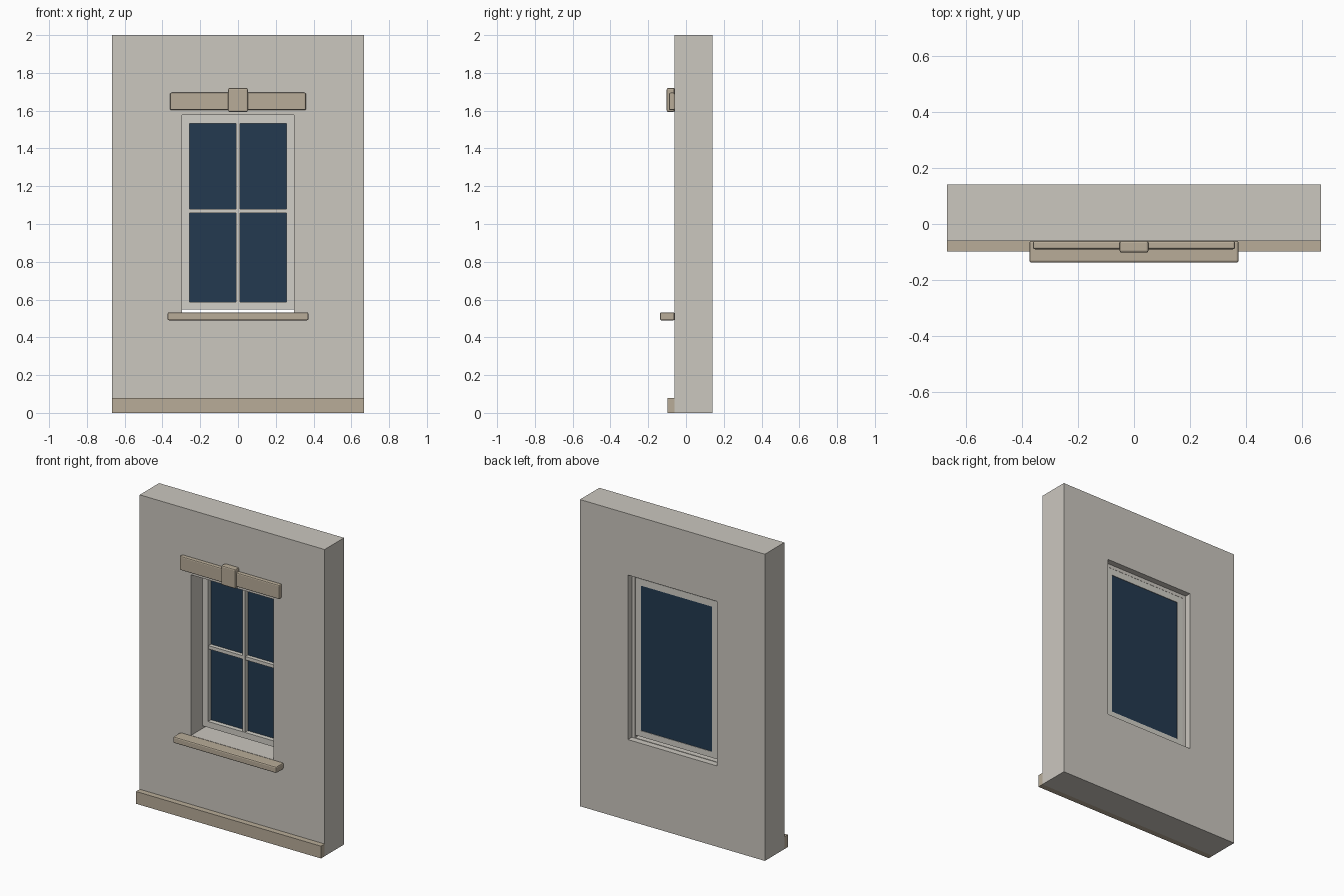
import bpy, bmesh

if "Cube" in bpy.data.objects:
    bpy.data.objects.remove(bpy.data.objects["Cube"])


def material(name, rgb):
    """Flat colour given as sRGB 0-255, stored as linear."""
    lin = [((c / 255 + 0.055) / 1.055) ** 2.4 for c in rgb]
    m = bpy.data.materials.new(name)
    m.diffuse_color = (*lin, 1)
    m.use_nodes = True
    m.node_tree.nodes["Principled BSDF"].inputs["Base Color"].default_value = m.diffuse_color
    return m


plaster = material("plaster", (203, 199, 191))
stone = material("stone trim", (184, 172, 152))
paint = material("window paint", (209, 207, 199))
glass = material("dark glass", (35, 58, 80))


def finish(name, bm, mat):
    bmesh.ops.recalc_face_normals(bm, faces=bm.faces)
    me = bpy.data.meshes.new(name)
    bm.to_mesh(me)
    bm.free()
    me.materials.append(mat)
    ob = bpy.data.objects.new(name, me)
    bpy.context.collection.objects.link(ob)
    return ob


def box(name, x, y, z, mat, bevel=0):
    """Box from (min, max) ranges, optionally with softened edges."""
    bm = bmesh.new()
    bmesh.ops.create_cube(bm, size=1)
    for v in bm.verts:
        for i, (lo, hi) in enumerate((x, y, z)):
            v.co[i] = hi if v.co[i] > 0 else lo
    if bevel:
        bmesh.ops.bevel(bm, geom=bm.edges[:], offset=bevel, segments=2,
                        profile=0.5, affect='EDGES')
    return finish(name, bm, mat)


def ring(name, loops, mat):
    """Closed rectangular ring; each loop is (half width, z low, z high, y)."""
    bm = bmesh.new()
    rows = [[bm.verts.new((sx * w, y, z)) for sx, z in
             ((-1, z0), (1, z0), (1, z1), (-1, z1))] for w, z0, z1, y in loops]
    for a, b in zip(rows, rows[1:] + rows[:1]):
        for i in range(4):
            j = (i + 1) % 4
            bm.faces.new((a[i], a[j], b[j], b[i]))
    return finish(name, bm, mat)


W = 0.667
FRONT, BACK, STEP = -0.06, 0.14, 0.10

# Wall with an opening that steps wider towards the back
ring("wall", [(W, 0, 2, FRONT), (0.297, 0.53, 1.577, FRONT),
              (0.297, 0.53, 1.577, STEP), (0.321, 0.527, 1.60, STEP),
              (0.321, 0.527, 1.60, BACK), (W, 0, 2, BACK)], plaster)

# Window frame, leaving a small gap above the opening floor
ring("window_frame", [(0.296, 0.548, 1.576, 0.057), (0.256, 0.587, 1.533, 0.057),
                      (0.256, 0.587, 1.533, STEP), (0.296, 0.548, 1.576, STEP)], paint)

# Glass pane and glazing bars in front of it
box("glass_pane", (-0.256, 0.256), (0.087, 0.097), (0.587, 1.533), glass)
box("vertical_bar", (-0.01, 0.01), (0.06, 0.088), (0.587, 1.533), paint)
box("horizontal_bar", (-0.256, 0.256), (0.062, 0.088), (1.058, 1.08), paint)

# Stone trim on the front
box("sill", (-0.373, 0.373), (-0.138, FRONT), (0.49, 0.532), stone, 0.008)
box("lintel", (-0.36, 0.36), (-0.09, FRONT), (1.603, 1.695), stone, 0.007)
box("keystone", (-0.052, 0.052), (-0.102, FRONT), (1.593, 1.72), stone, 0.008)
box("plinth", (-W, W), (-0.098, FRONT), (0, 0.08), stone)
